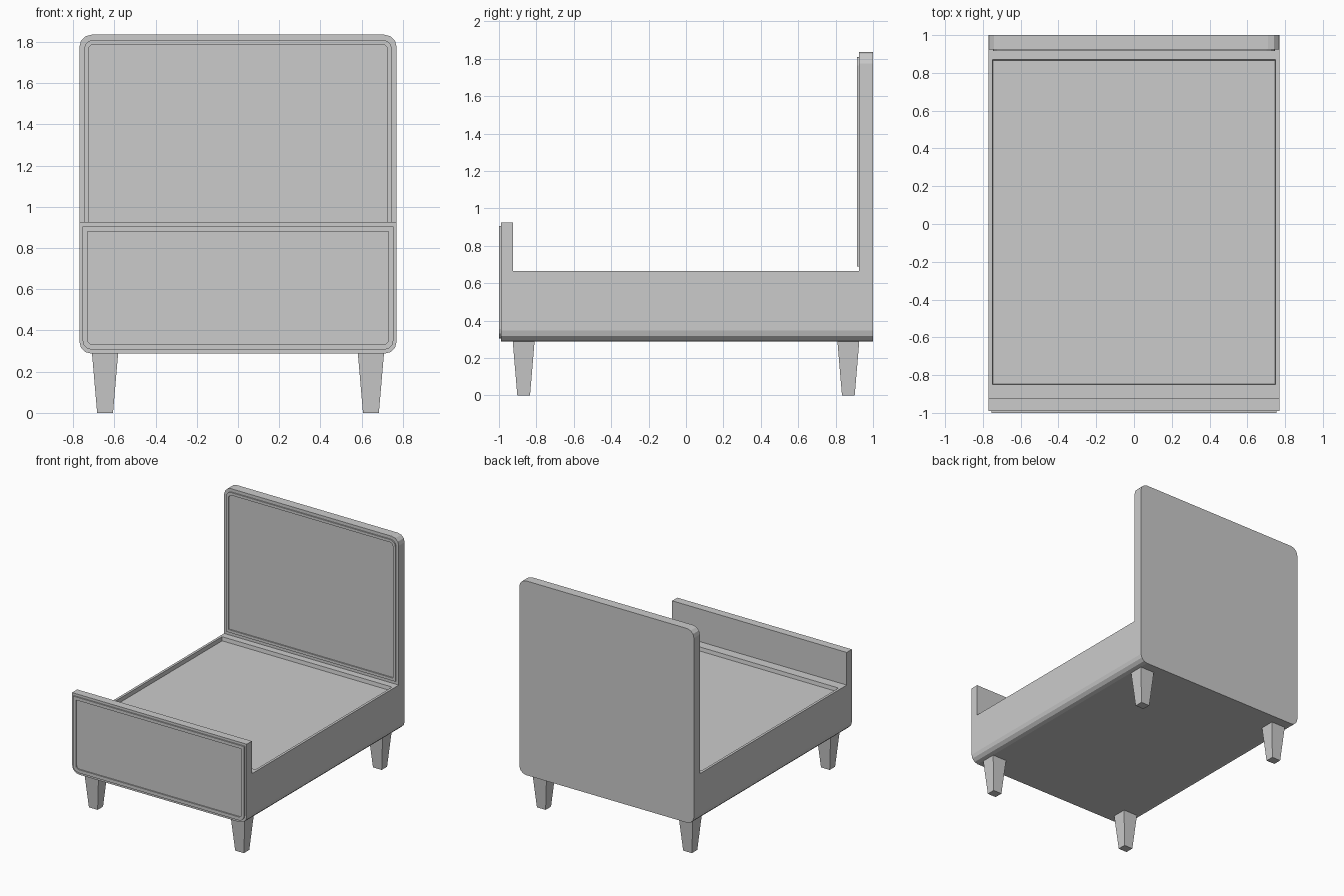
import bpy, bmesh, math

if "Cube" in bpy.data.objects:
    bpy.data.objects.remove(bpy.data.objects["Cube"])


def outline(hw, z0, z1, r_bottom, r_top, seg=3):
    """Closed rectangle outline in x,z with optional rounded corners."""
    pts = []
    for sx, z, sz, r, start in ((1, z0, 1, r_bottom, -90), (1, z1, -1, r_top, 0),
                                (-1, z1, -1, r_top, 90), (-1, z0, 1, r_bottom, 180)):
        n = seg if r > 0 else 0
        for i in range(n + 1):
            a = math.radians(start + (90 * i / n if n else 0))
            pts.append((sx * (hw - r) + r * math.cos(a), z + sz * r + r * math.sin(a))
                       if r > 0 else (sx * hw, z))
    return pts


def finish(bm, name):
    bmesh.ops.recalc_face_normals(bm, faces=bm.faces[:])
    me = bpy.data.meshes.new(name)
    bm.to_mesh(me)
    bm.free()
    ob = bpy.data.objects.new(name, me)
    bpy.context.collection.objects.link(ob)
    return ob


def slab(pts, y0, y1):
    bm = bmesh.new()
    a = [bm.verts.new((x, y0, z)) for x, z in pts]
    b = [bm.verts.new((x, y1, z)) for x, z in pts]
    bm.faces.new(a)
    bm.faces.new(b)
    for i in range(len(a)):
        j = (i + 1) % len(a)
        bm.faces.new((a[i], a[j], b[j], b[i]))
    return bm


def ring(outer, inner, y0, y1, name):
    bm = bmesh.new()
    loops = [[bm.verts.new((x, y, z)) for x, z in p]
             for p, y in ((outer, y0), (outer, y1), (inner, y1), (inner, y0))]
    n = len(outer)
    for k in range(4):
        a, b = loops[k], loops[(k + 1) % 4]
        for i in range(n):
            j = (i + 1) % n
            bm.faces.new((a[i], a[j], b[j], b[i]))
    return finish(bm, name)


# Headboard and its raised trim
finish(slab(outline(0.77, 0.287, 1.835, 0.06, 0.06), 0.925, 1.0), "headboard")
ring(outline(0.747, 0.69, 1.81, 0, 0.045), outline(0.725, 0.712, 1.788, 0, 0.025),
     0.915, 0.926, "headboard_trim")

# Footboard and its raised trim
finish(slab(outline(0.77, 0.287, 0.925, 0.06, 0), -0.99, -0.925), "footboard")
ring(outline(0.755, 0.305, 0.905, 0.05, 0), outline(0.73, 0.332, 0.88, 0.025, 0),
     -1.0, -0.989, "footboard_trim")

# Bed base with shallow recess for the mattress
bm = slab(outline(0.77, 0.287, 0.665, 0.06, 0), -0.925, 0.925)
bmesh.ops.recalc_face_normals(bm, faces=bm.faces[:])
top = max(bm.faces, key=lambda f: f.calc_center_median().z)
bmesh.ops.inset_region(bm, faces=[top], thickness=0.02)
for v in top.verts:
    v.co = (math.copysign(0.75, v.co.x), 0.87 if v.co.y > 0 else -0.85, 0.665)
bmesh.ops.inset_region(bm, faces=[top], thickness=0.006, depth=0)
for v in top.verts:
    v.co.z = 0.635
finish(bm, "bed_base")

# Tapered legs
for sx, side in ((-1, "left"), (1, "right")):
    for sy, end in ((-1, "front"), (1, "back")):
        bm = bmesh.new()
        bmesh.ops.create_cube(bm, size=1)
        for v in bm.verts:
            up = v.co.z > 0
            wx, wy = (0.127, 0.117) if up else (0.077, 0.068)
            v.co = (sx * 0.645 + v.co.x * wx, sy * 0.868 + v.co.y * wy, 0.29 if up else 0)
        finish(bm, f"{end}_{side}_leg")
